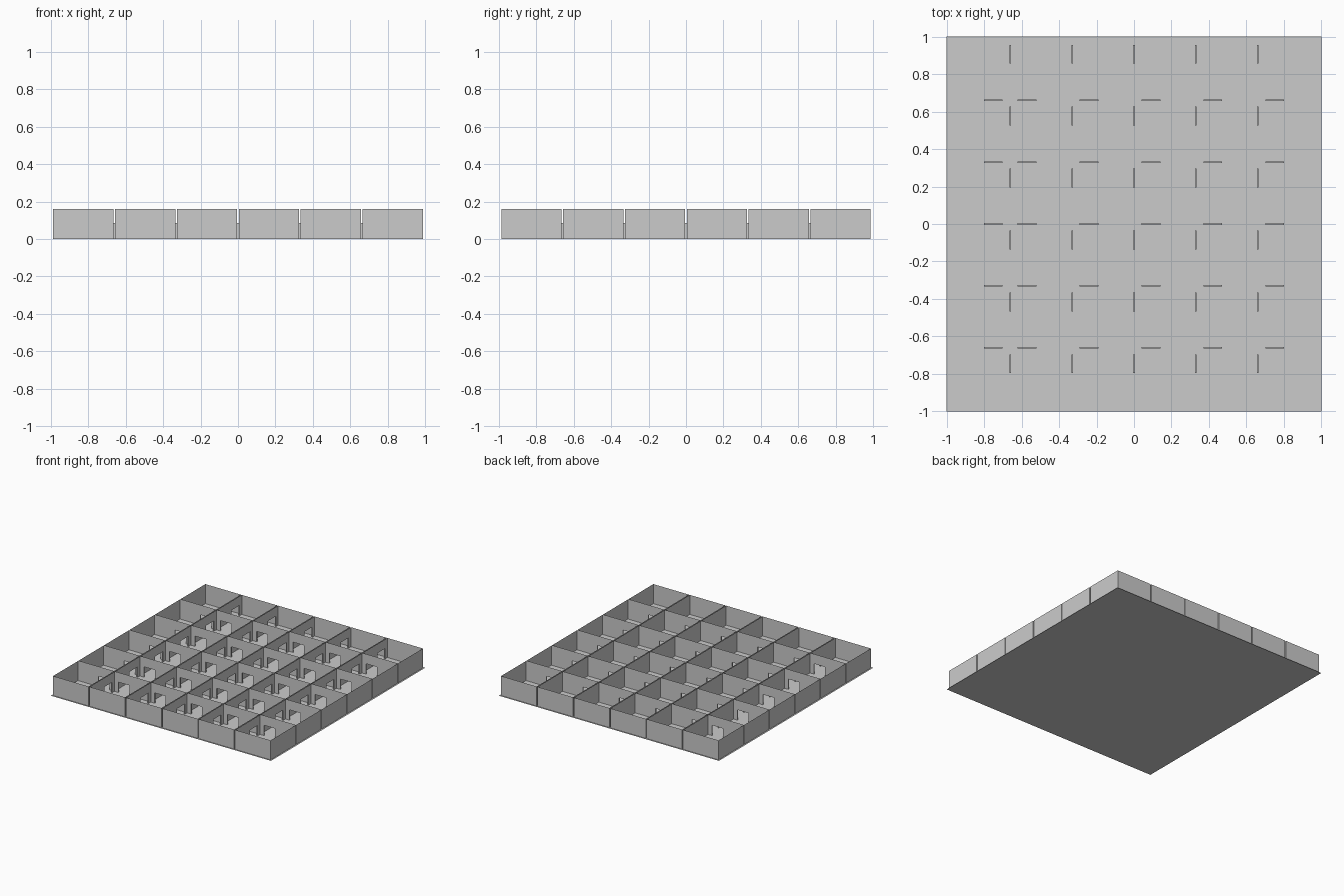
import bpy, bmesh

if "Cube" in bpy.data.objects:
    bpy.data.objects.remove(bpy.data.objects["Cube"])

N, PITCH, SIZE = 6, 0.3305, 0.322      # rooms per side, spacing, room width
WALL_H, DOOR_H = 0.16, 0.085
HALF = SIZE / 2
GAP = PITCH - SIZE


def centre(i):
    return (i - (N - 1) / 2) * PITCH


def make_object(name, faces):
    bm = bmesh.new()
    for face in faces:
        bm.faces.new([bm.verts.new(p) for p in face])
    bmesh.ops.remove_doubles(bm, verts=bm.verts, dist=1e-5)
    bmesh.ops.triangulate(bm, faces=[f for f in bm.faces if len(f.verts) > 4])
    mesh = bpy.data.meshes.new(name)
    bm.to_mesh(mesh)
    bm.free()
    obj = bpy.data.objects.new(name, mesh)
    bpy.context.collection.objects.link(obj)
    return obj


def wall(place, a, b, door=None):
    """Thin wall profile from a to b; door is an optional (start, end) opening."""
    pts = [(a, 0)]
    if door:
        s, e = door
        pts += [(s, 0), (s, DOOR_H), (e, DOOR_H), (e, 0)]
    pts += [(b, 0), (b, WALL_H), (a, WALL_H)]
    return [place(u, z) for u, z in pts]


def tunnel(place, door):
    """Jambs and lintel bridging the gap between two rooms."""
    s, e = door
    rim = [(s, 0), (s, DOOR_H), (e, DOOR_H), (e, 0)]
    return [[place(0, *p), place(0, *q), place(GAP, *q), place(GAP, *p)]
            for p, q in zip(rim, rim[1:])]


def door_along_x(i):      # doorway in walls facing front/back
    c = centre(i)
    return (c + 0.025, c + 0.125) if i == 0 else (c - 0.125, c - 0.025)


def door_along_y(j):      # doorway in walls facing left/right
    c = centre(j)
    return (c + 0.03, c + 0.13)


# one floor sheet under everything
F = 1.0
make_object("floor", [[(-F, -F, 0), (F, -F, 0), (F, F, 0), (-F, F, 0)]])

# rooms: four thin walls each, with doorways towards neighbouring rooms
frames = []
for i in range(N):
    for j in range(N):
        x0, x1 = centre(i) - HALF, centre(i) + HALF
        y0, y1 = centre(j) - HALF, centre(j) + HALF
        dx, dy = door_along_x(i), door_along_y(j)
        faces = [
            wall(lambda u, z: (u, y0, z), x0, x1, dx if j > 0 else None),
            wall(lambda u, z: (u, y1, z), x0, x1, dx if j < N - 1 else None)[::-1],
            wall(lambda u, z: (x0, u, z), y0, y1, dy if i > 0 else None)[::-1],
            wall(lambda u, z: (x1, u, z), y0, y1, dy if i < N - 1 else None),
        ]
        make_object(f"room_walls_{i}_{j}", faces)
        if j < N - 1:
            frames += tunnel(lambda g, u, z: (u, y1 + g, z), dx)
        if i < N - 1:
            frames += tunnel(lambda g, u, z: (x1 + g, u, z), dy)

# door frames linking the rooms
make_object("door_frames", frames)
